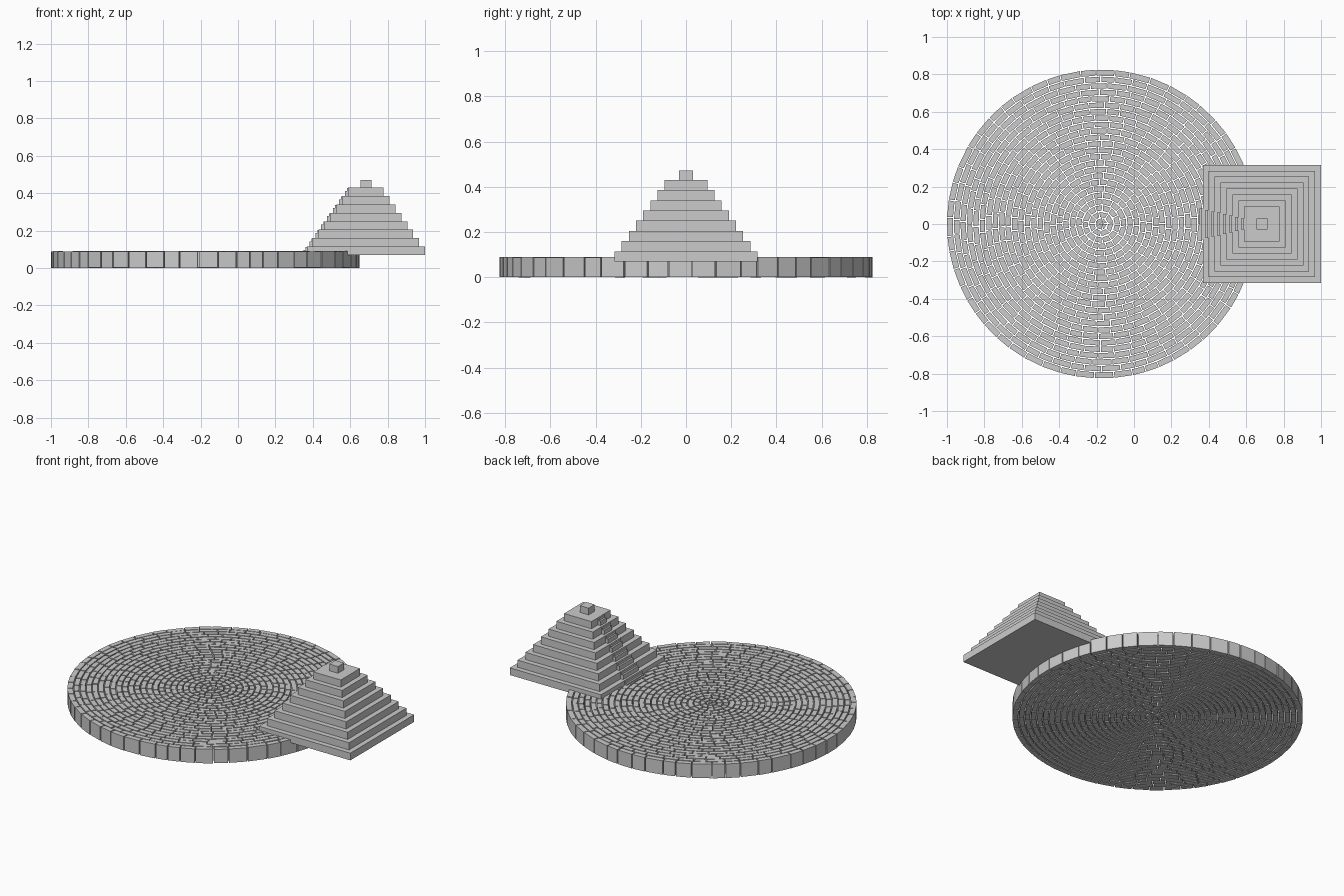
import bpy, bmesh, math, random

if "Cube" in bpy.data.objects:
    bpy.data.objects.remove(bpy.data.objects["Cube"])

random.seed(4)
CX, R, H = -0.175, 0.825, 0.09      # plaza centre, radius, height
PX, Z0, TIER = 0.684, 0.07, 0.045   # pyramid centre, base level, tier height


def finish(name, bm):
    bmesh.ops.recalc_face_normals(bm, faces=bm.faces)
    mesh = bpy.data.meshes.new(name)
    bm.to_mesh(mesh)
    bm.free()
    obj = bpy.data.objects.new(name, mesh)
    bpy.context.collection.objects.link(obj)


def prism(bm, pts, z0, z1):
    lo = [bm.verts.new((x, y, z0)) for x, y in pts]
    hi = [bm.verts.new((x, y, z1)) for x, y in pts]
    bm.faces.new(lo[::-1])
    bm.faces.new(hi)
    n = len(pts)
    for i in range(n):
        j = (i + 1) % n
        bm.faces.new((lo[i], lo[j], hi[j], hi[i]))


def box(bm, x0, x1, half, z0, z1):
    prism(bm, [(x0, -half), (x1, -half), (x1, half), (x0, half)], z0, z1)


# round plaza: concentric rings of separate paving stones
bm = bmesh.new()
rings, gap = 24, 0.006
step = R / rings
for k in range(rings):
    r0, r1 = k * step + gap / 2, (k + 1) * step
    if k < rings - 1:
        r1 -= gap / 2
    rm = (r0 + r1) / 2
    length = 0.035 + 0.06 * rm / R
    count = max(5, round(math.tau * rm / length))
    sizes = [random.uniform(0.75, 1.25) for _ in range(count)]
    unit = math.tau / sum(sizes)
    a = random.uniform(0, math.tau)
    for s in sizes:
        b = a + s * unit
        d0 = min(gap / 2 / r0, s * unit * 0.3)
        d1 = gap / 2 / r1
        prism(bm, [(CX + r * math.cos(t), r * math.sin(t)) for r, t in
                   ((r0, a + d0), (r1, a + d1), (r1, b - d1), (r0, b - d0))],
              random.uniform(0, 0.002), H - random.uniform(0, 0.002))
        a = b
finish("plaza_stones", bm)

# stepped pyramid
bm = bmesh.new()
for i in range(8):
    h = 0.316 - 0.0316 * i
    z = Z0 + TIER * i
    box(bm, PX - h, PX + h, h, z, z + TIER)
finish("pyramid_tiers", bm)

# small block on the summit
bm = bmesh.new()
box(bm, PX - 0.03, PX + 0.03, 0.03, Z0 + 8 * TIER, 0.472)
finish("summit_block", bm)

# narrowing stair facing the plaza
bm = bmesh.new()
for i in range(8):
    x = PX - 0.316 + 0.0316 * i
    half = 0.083 - 0.0075 * i
    z = Z0 + TIER * i
    box(bm, x - 0.018, x + 0.004, half, z, z + TIER * 0.6)
    box(bm, x - 0.007, x + 0.004, half, z, z + TIER * 0.95)
finish("stair", bm)
